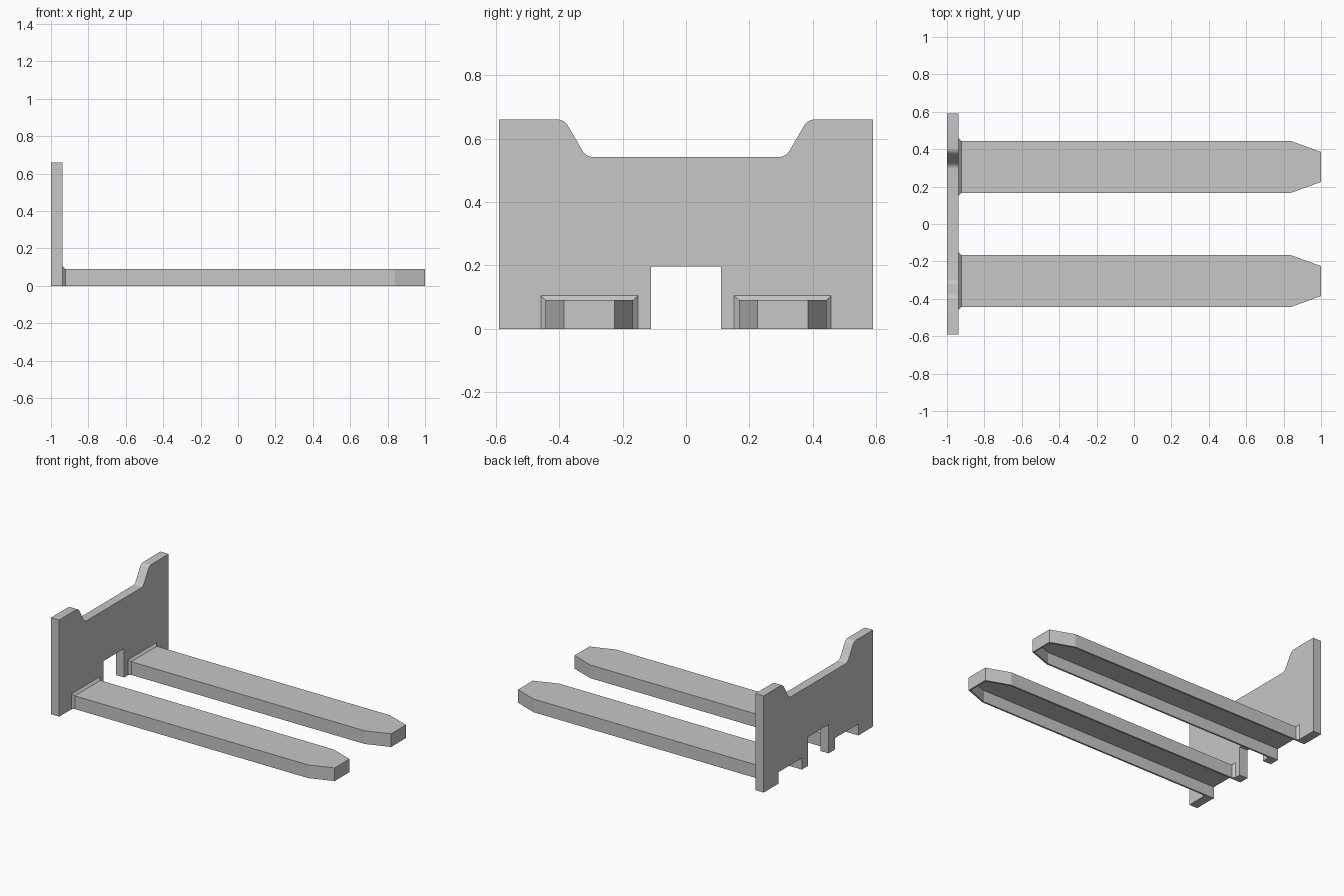
import bpy, bmesh

cube = bpy.data.objects.get("Cube")
if cube:
    bpy.data.objects.remove(cube, do_unlink=True)

steel = bpy.data.materials.new("grey_steel")
steel.use_nodes = True
GREY = (0.57, 0.57, 0.57, 1)
steel.diffuse_color = GREY
steel.node_tree.nodes["Principled BSDF"].inputs["Base Color"].default_value = GREY

PLATE_FRONT = -0.938
FORK_Y, FORK_HALF, FORK_TOP = 0.305, 0.138, 0.09
WALL = 0.012
WELD = 0.015


def finish(name, bm, smooth=False):
    bmesh.ops.recalc_face_normals(bm, faces=bm.faces)
    mesh = bpy.data.meshes.new(name)
    bm.to_mesh(mesh)
    bm.free()
    mesh.materials.append(steel)
    obj = bpy.data.objects.new(name, mesh)
    bpy.context.collection.objects.link(obj)
    if smooth:
        bpy.context.view_layer.objects.active = obj
        obj.select_set(True)
        bpy.ops.object.shade_smooth_by_angle(angle=0.5)
        obj.select_set(False)
    return obj


def back_plate():
    # Half outline in y, z, from the middle bottom round to the middle top
    slot_in, slot_out = FORK_Y - FORK_HALF + WALL, FORK_Y + FORK_HALF - WALL
    slot_top = FORK_TOP - WALL
    half = [(0.111, 0.197), (0.111, 0), (slot_in, 0), (slot_in, slot_top),
            (slot_out, slot_top), (slot_out, 0), (0.59, 0), (0.59, 0.66),
            (0.384, 0.66), (0.315, 0.542)]
    outline = half + [(-y, z) for y, z in reversed(half)]
    bm = bmesh.new()
    face = bm.faces.new([bm.verts.new((-1, y, z)) for y, z in outline])
    moved = bmesh.ops.extrude_face_region(bm, geom=[face])["geom"]
    bmesh.ops.translate(bm, vec=(PLATE_FRONT + 1, 0, 0),
                        verts=[v for v in moved if isinstance(v, bmesh.types.BMVert)])
    # Round the corners of the dip in the top edge
    corners = [e for e in bm.edges
               if abs(e.verts[0].co.x - e.verts[1].co.x) > 0.01
               and e.verts[0].co.z > 0.5 and abs(e.verts[0].co.y) < 0.5]
    bmesh.ops.bevel(bm, geom=corners, offset=0.02, segments=5,
                    profile=0.5, affect='EDGES')
    finish("back_plate", bm, smooth=True)


def fork(name, y):
    # Hollow channel, open underneath and at the plate end
    side = [(PLATE_FRONT, FORK_HALF), (0.84, FORK_HALF), (1, 0.08)]
    path = side + [(x, -w) for x, w in reversed(side)]
    bm = bmesh.new()
    low = [bm.verts.new((x, y + w, 0)) for x, w in path]
    high = [bm.verts.new((x, y + w, FORK_TOP)) for x, w in path]
    bm.faces.new(high)
    for i in range(len(path) - 1):
        bm.faces.new((low[i], low[i + 1], high[i + 1], high[i]))
    bmesh.ops.recalc_face_normals(bm, faces=bm.faces)
    top = max(bm.faces, key=lambda f: f.calc_area())
    if top.normal.z < 0:
        bmesh.ops.reverse_faces(bm, faces=bm.faces)
    mesh = bpy.data.meshes.new(name)
    bm.to_mesh(mesh)
    bm.free()
    mesh.materials.append(steel)
    obj = bpy.data.objects.new(name, mesh)
    bpy.context.collection.objects.link(obj)
    shell = obj.modifiers.new("wall", 'SOLIDIFY')
    shell.thickness = WALL
    shell.offset = -1
    shell.use_even_offset = True
    shell.use_quality_normals = True


def weld(name, y):
    # Sloped bead over the sides and top of the fork where it meets the plate
    bm = bmesh.new()
    sections = []
    for w, top in ((-FORK_HALF, 0), (-FORK_HALF, FORK_TOP),
                   (FORK_HALF, FORK_TOP), (FORK_HALF, 0)):
        out = WELD if w > 0 else -WELD
        up = WELD if top else 0
        sections.append([bm.verts.new(p) for p in (
            (PLATE_FRONT, y + w, top),
            (PLATE_FRONT, y + w + out, top + up),
            (PLATE_FRONT + WELD, y + w, top))])
    for a, b in zip(sections, sections[1:]):
        for i in range(3):
            j = (i + 1) % 3
            bm.faces.new((a[i], a[j], b[j], b[i]))
    bm.faces.new(sections[0])
    bm.faces.new(sections[-1])
    finish(name, bm)


back_plate()
for label, sign in (("front", -1), ("rear", 1)):
    fork(label + "_fork", sign * FORK_Y)
    weld(label + "_weld", sign * FORK_Y)
